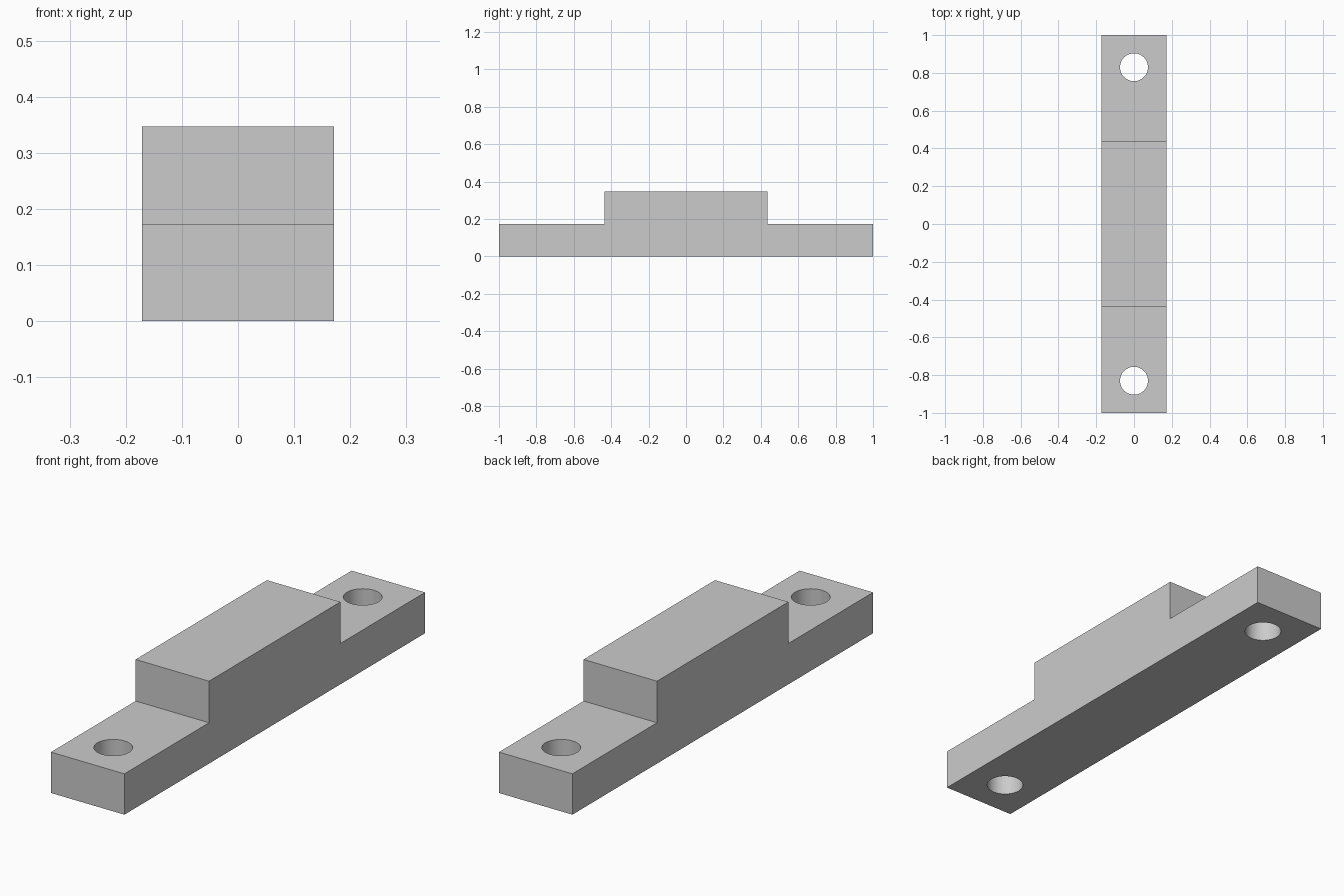
import bpy
import bmesh

HALF_WIDTH, STEP_Z, TOP_Z = 0.171, 0.172, 0.347
BLOCK_Y, HOLE_Y, HOLE_R = 0.437, 0.83, 0.074

cube = bpy.data.objects.get("Cube")
if cube:
    bpy.data.objects.remove(cube, do_unlink=True)

# Plain grey material
grey = bpy.data.materials.new("light grey")
grey.use_nodes = True
colour = (0.6, 0.6, 0.6, 1)
grey.diffuse_color = colour
grey.node_tree.nodes["Principled BSDF"].inputs["Base Color"].default_value = colour

# Stepped side profile extruded across the width
half = [(1, 0), (1, STEP_Z), (BLOCK_Y, STEP_Z), (BLOCK_Y, TOP_Z)]
profile = half + [(-y, z) for y, z in reversed(half)]
bm = bmesh.new()
side = bm.faces.new([bm.verts.new((-HALF_WIDTH, y, z)) for y, z in profile])
extruded = bmesh.ops.extrude_face_region(bm, geom=[side])["geom"]
new_verts = [v for v in extruded if isinstance(v, bmesh.types.BMVert)]
bmesh.ops.translate(bm, verts=new_verts, vec=(2 * HALF_WIDTH, 0, 0))
bmesh.ops.recalc_face_normals(bm, faces=bm.faces)
mesh = bpy.data.meshes.new("mounting_block")
bm.to_mesh(mesh)
bm.free()
mesh.materials.append(grey)
block = bpy.data.objects.new("mounting_block", mesh)
bpy.context.collection.objects.link(block)

# Round bolt holes through both end tabs
for name, sign in (("front_hole_cutter", -1), ("back_hole_cutter", 1)):
    bpy.ops.mesh.primitive_cylinder_add(
        vertices=64, radius=HOLE_R, depth=1, location=(0, sign * HOLE_Y, 0))
    cutter = bpy.context.object
    cutter.name = name
    cutter.data.materials.append(grey)
    cutter.hide_render = True
    cutter.hide_set(True)
    cut = block.modifiers.new(name, 'BOOLEAN')
    cut.operation = 'DIFFERENCE'
    cut.solver = 'EXACT'
    cut.object = cutter

# Apply the cuts, then smooth only the hole walls
bpy.ops.object.select_all(action='DESELECT')
block.select_set(True)
bpy.context.view_layer.objects.active = block
for modifier in list(block.modifiers):
    cutter = modifier.object
    bpy.ops.object.modifier_apply(modifier=modifier.name)
    bpy.data.objects.remove(cutter, do_unlink=True)
bpy.ops.object.shade_smooth_by_angle()
